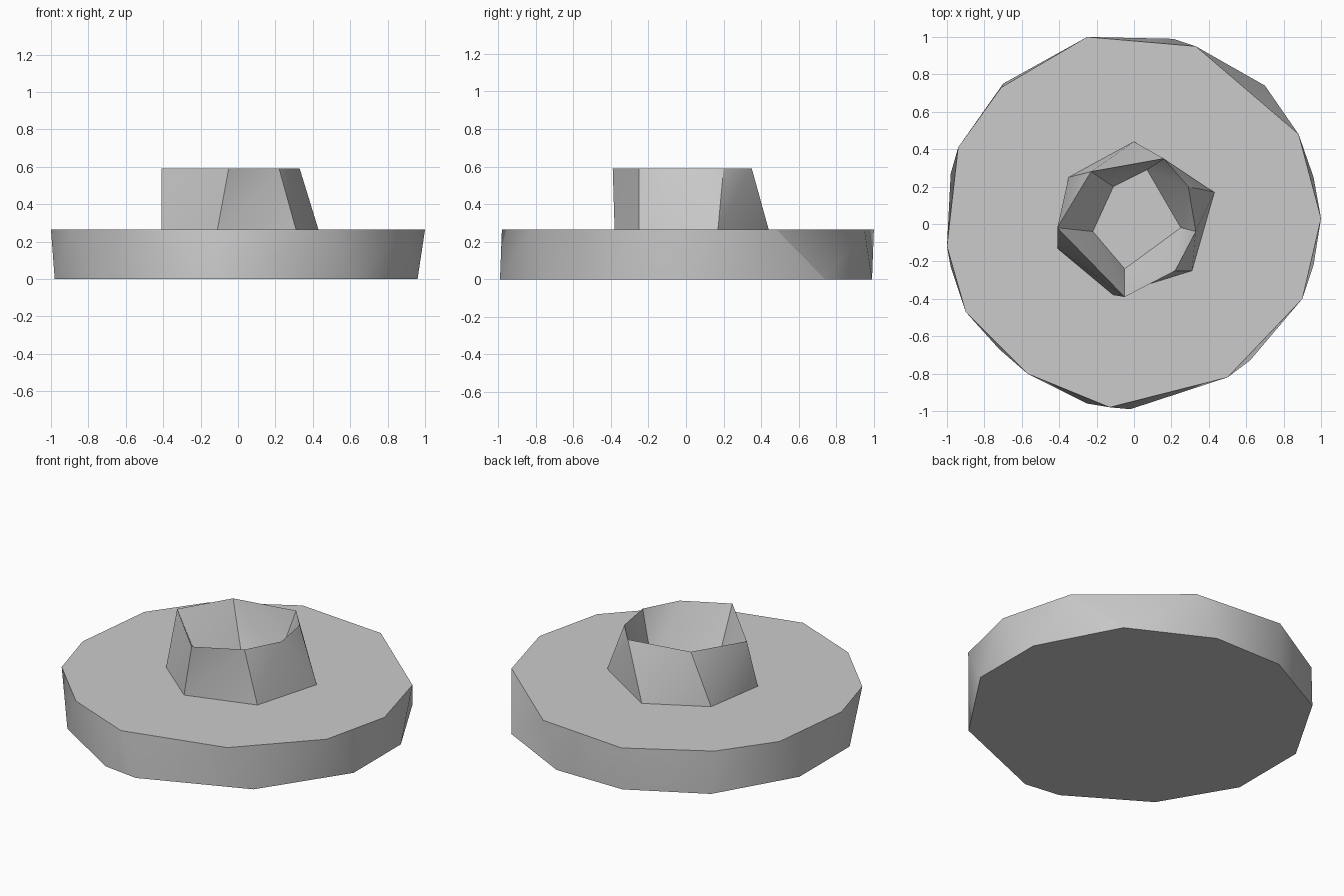
import bpy
import bmesh
from math import radians
from mathutils import Vector

default_cube = bpy.data.objects.get("Cube")
if default_cube:
    bpy.data.objects.remove(default_cube, do_unlink=True)

SLAB_TOP = 0.265
RIM_TOP = 0.59

grey = bpy.data.materials.new("plain grey")
grey.use_nodes = True
grey.diffuse_color = (0.6, 0.6, 0.6, 1)
grey.node_tree.nodes["Principled BSDF"].inputs["Base Color"].default_value = grey.diffuse_color


def ring(bm, outline, height):
    """Add one horizontal ring of vertices."""
    return [bm.verts.new(Vector((x, y, height))) for x, y in outline]


def zip_rings(bm, lower, upper):
    """Join two rings with triangles, always taking the shorter diagonal."""
    i = j = 0
    while i < len(lower) or j < len(upper):
        low, high = lower[i % len(lower)], upper[j % len(upper)]
        next_low = lower[(i + 1) % len(lower)]
        next_high = upper[(j + 1) % len(upper)]
        low_step = (next_low.co - high.co).length
        high_step = (next_high.co - low.co).length
        if j == len(upper) or (i < len(lower) and low_step < high_step):
            bm.faces.new((low, high, next_low))
            i += 1
        else:
            bm.faces.new((low, high, next_high))
            j += 1


def finish(bm, name):
    """Turn the mesh into a shaded, coloured object."""
    bmesh.ops.recalc_face_normals(bm, faces=bm.faces)
    mesh = bpy.data.meshes.new(name)
    bm.to_mesh(mesh)
    bm.free()
    mesh.materials.append(grey)
    part = bpy.data.objects.new(name, mesh)
    bpy.context.scene.collection.objects.link(part)
    bpy.ops.object.select_all(action="DESELECT")
    part.select_set(True)
    bpy.context.view_layer.objects.active = part
    bpy.ops.object.shade_smooth_by_angle(angle=radians(30))


# Irregular round slab
slab_bottom_outline = [
    (-.7, .75), (-.25, .99), (.21, .99), (.7, .74), (.96, .25), (.96, -.22),
    (.62, -.73), (-.02, -.99), (-.25, -.96), (-.72, -.67), (-.98, -.23), (-.98, .27)]
slab_top_outline = [
    (-.71, .73), (-.25, 1), (.33, .95), (.88, .48), (1, .03), (.9, -.4),
    (.5, -.82), (-.13, -.98), (-.57, -.8), (-.9, -.47), (-1, -.12), (-.94, .41)]

bm = bmesh.new()
bottom = ring(bm, slab_bottom_outline, 0)
top = ring(bm, slab_top_outline, SLAB_TOP)
zip_rings(bm, bottom, top)
bm.faces.new(bottom)
bm.faces.new(top)
finish(bm, "round_slab")

# Hollow collar: outer wall rises to a sharp rim, inner wall drops back to the slab
collar_foot_outline = [
    (-.41, -.13), (-.35, .25), (0, .44), (.43, .17), (.31, -.25), (-.11, -.38)]
collar_rim_outline = [
    (-.41, -.02), (-.23, .28), (.16, .35), (.29, .2), (.33, -.04), (.22, -.25), (-.05, -.39)]
collar_well_outline = [
    (-.22, -.04), (-.11, .2), (.07, .29), (.25, -.02), (-.05, -.24)]

bm = bmesh.new()
foot = ring(bm, collar_foot_outline, SLAB_TOP)
rim = ring(bm, collar_rim_outline, RIM_TOP)
well = ring(bm, collar_well_outline, SLAB_TOP)
zip_rings(bm, foot, rim)
zip_rings(bm, well, rim)
finish(bm, "hollow_collar")
